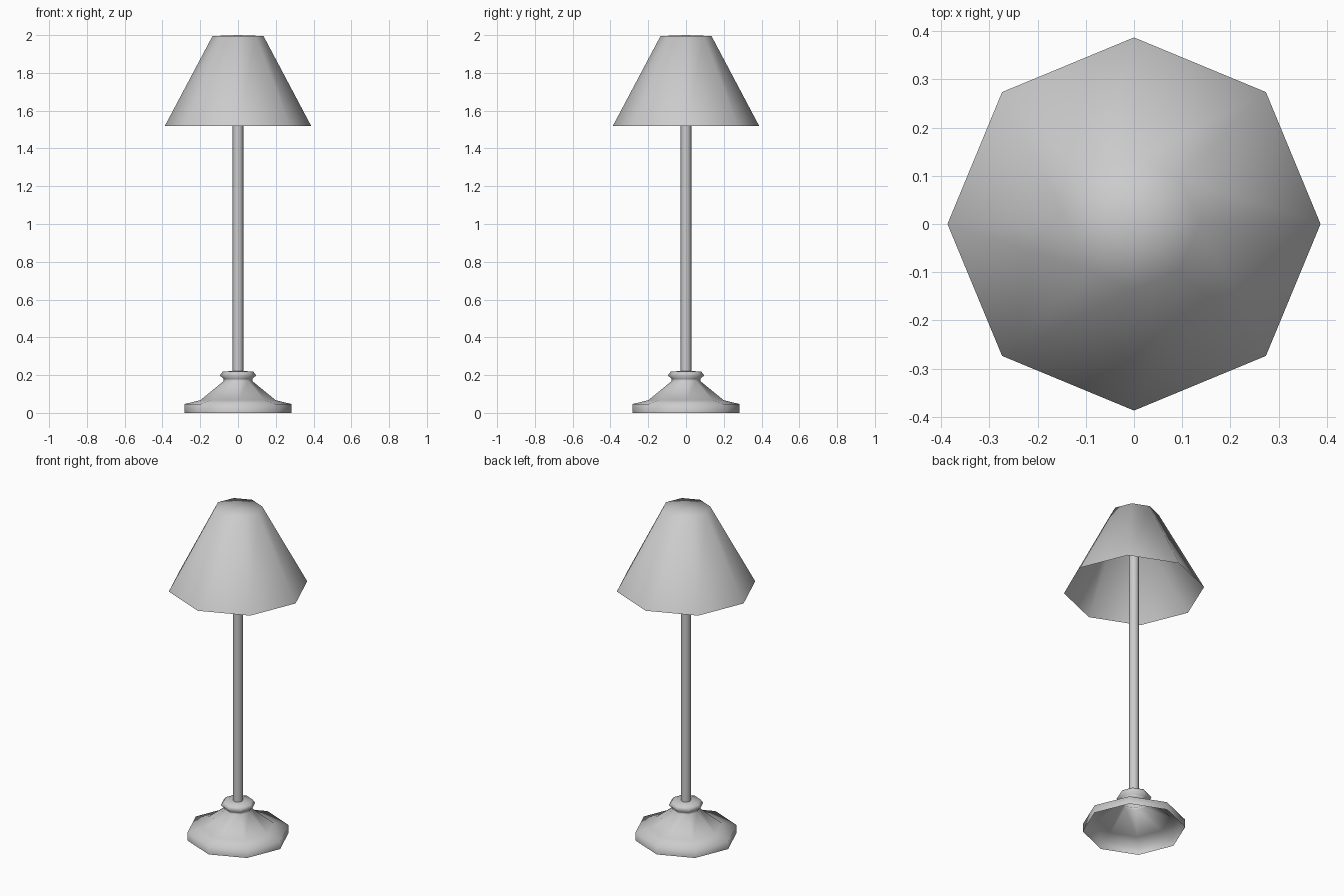
import bpy, bmesh
from math import cos, sin, tau

if "Cube" in bpy.data.objects:
    bpy.data.objects.remove(bpy.data.objects["Cube"])


def lathe(name, profile, sides=8):
    """Spin (radius, z) points into a smooth low-poly shell; radius 0 makes a tip."""
    bm = bmesh.new()
    rings = []
    for r, z in profile:
        n = sides if r > 0 else 1
        rings.append([bm.verts.new((r * cos(tau * i / sides), r * sin(tau * i / sides), z))
                      for i in range(n)])
    for a, b in zip(rings, rings[1:]):
        for i in range(sides):
            j = (i + 1) % sides
            if len(b) == 1:
                bm.faces.new((a[i], a[j], b[0]))
            else:
                bm.faces.new((a[i], a[j], b[j], b[i]))
    for f in bm.faces:
        f.smooth = True
    mesh = bpy.data.meshes.new(name)
    bm.to_mesh(mesh)
    bm.free()
    obj = bpy.data.objects.new(name, mesh)
    bpy.context.collection.objects.link(obj)
    return obj


# Hollow foot with rim, sloping skirt and collar
lathe("base", [(0.283, 0), (0.283, 0.047), (0.2, 0.067), (0.076, 0.168),
               (0.076, 0.18), (0.096, 0.198), (0.082, 0.218), (0.028, 0.222)])

# Slim upright post
lathe("post", [(0.028, 0.2), (0.028, 1.99)])

# Single-walled shade, open below and closed on top
lathe("lamp_shade", [(0.387, 1.52), (0.135, 1.995), (0, 2.0)])
